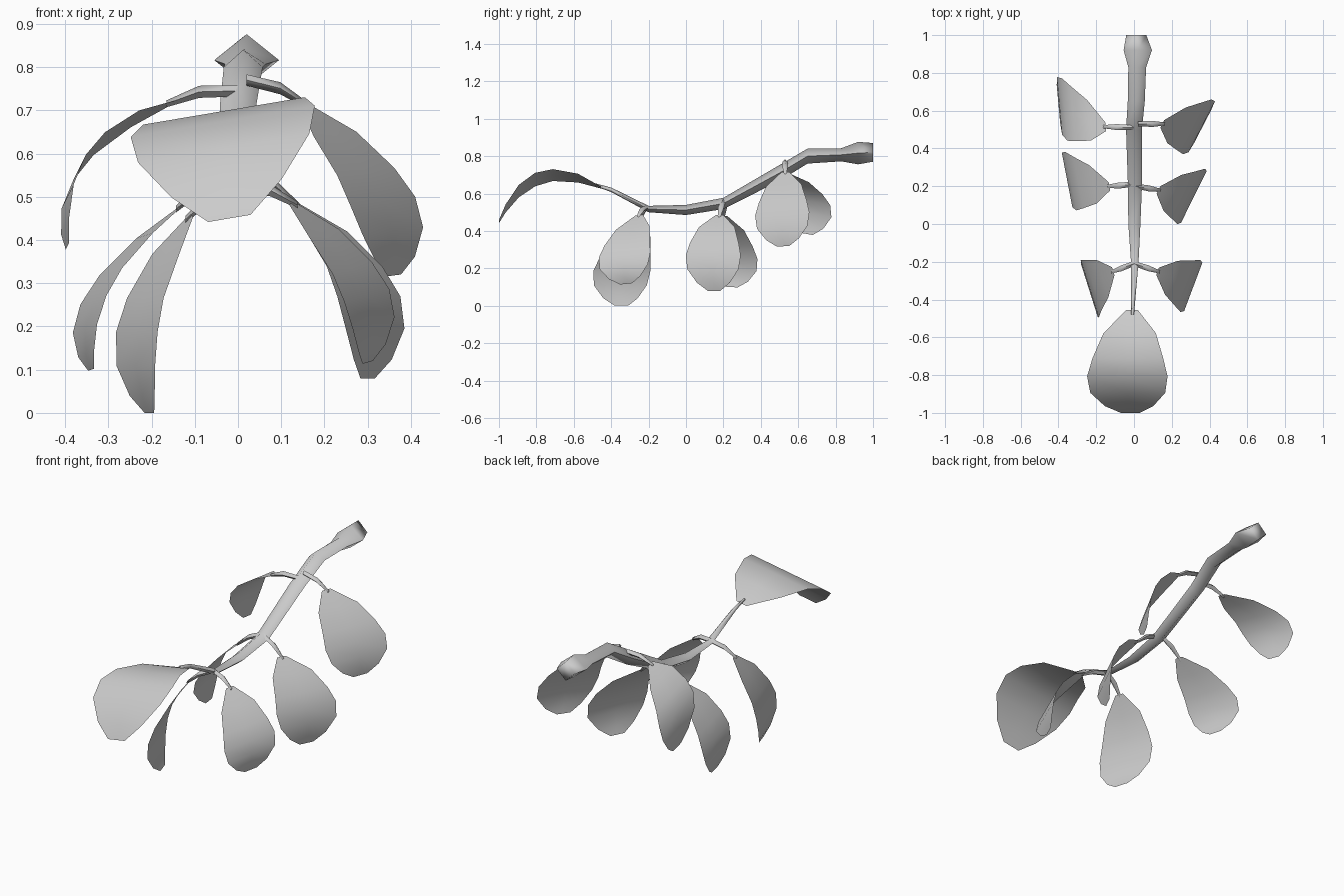
import bpy, bmesh, math
from mathutils import Vector as V

if "Cube" in bpy.data.objects:
    bpy.data.objects.remove(bpy.data.objects["Cube"])

grey = bpy.data.materials.new("pale_grey")
grey.diffuse_color = (0.6, 0.6, 0.6, 1)
grey.use_nodes = True
grey.node_tree.nodes["Principled BSDF"].inputs["Base Color"].default_value = grey.diffuse_color


def finish(name, bm, recalc=False, angle=60):
    if recalc:
        bmesh.ops.recalc_face_normals(bm, faces=bm.faces)
    me = bpy.data.meshes.new(name)
    bm.to_mesh(me)
    bm.free()
    ob = bpy.data.objects.new(name, me)
    bpy.context.collection.objects.link(ob)
    me.materials.append(grey)
    bpy.ops.object.select_all(action='DESELECT')
    ob.select_set(True)
    bpy.context.view_layer.objects.active = ob
    bpy.ops.object.shade_smooth_by_angle(angle=math.radians(angle))


# Tube of diamond-shaped rings; each ring is centre, side radius, height radius
def tube(name, rings, side, sides=4):
    bm = bmesh.new()
    loops = []
    for c, rs, rz in rings:
        loops.append([bm.verts.new(V(c) + V(side) * rs * math.cos(2 * math.pi * k / sides)
                                   + V((0, 0, rz * math.sin(2 * math.pi * k / sides))))
                      for k in range(sides)])
    for a, b in zip(loops, loops[1:]):
        for k in range(sides):
            j = (k + 1) % sides
            bm.faces.new((a[k], a[j], b[j], b[k]))
    bm.faces.new(loops[0])
    bm.faces.new(loops[-1][::-1])
    finish(name, bm, True, 95 if name == "stem" else 80)


# Blade outline: position along the midrib, relative half width
PROFILE = [(0, .14), (.17, .65), (.38, .88), (.55, 1), (.73, .93), (.9, .6), (1, .23)]


# Curved blade: midrib through base, middle and tip, spread along half-width vector
def leaf(name, base, mid, tip, half):
    bm = bmesh.new()
    base, mid, tip, half = V(base), V(mid), V(tip), V(half)
    rows = []
    for t, w in PROFILE:
        c = base * (2 * (t - .5) * (t - 1)) + mid * (4 * t * (1 - t)) + tip * (2 * t * (t - .5))
        rows.append([bm.verts.new(c + half * w * s) for s in (-1, 0, 1)])
    for a, b in zip(rows, rows[1:]):
        for k in range(2):
            f = bm.faces.new((a[k], a[k + 1], b[k + 1], b[k]))
            f.normal_update()
    bm.normal_update()
    # upper / outer side faces up
    if sum(f.normal.z for f in bm.faces) < 0:
        bmesh.ops.reverse_faces(bm, faces=bm.faces[:])
    finish(name, bm)


# Main stem with a swollen cut end
tube("stem", [
    ((.012, 1, .82), .053, .05), ((.02, .92, .816), .075, .06),
    ((.017, .83, .807), .047, .035), ((.012, .65, .80), .045, .04),
    ((0, .5, .71), .042, .042), ((.005, .2, .547), .037, .03),
    ((.002, 0, .512), .032, .027), ((.004, -.2, .517), .02, .017),
    ((-.005, -.4, .62), .012, .012), ((-.008, -.48, .645), .008, .008)], (1, 0, 0))

# Leaf at the end of the stem
leaf("end_leaf", (-.01, -.455, .632), (-.035, -.78, .685), (-.02, -1, .45), (.213, 0, .036))

# Side leaves: stalk root, then base, middle, tip and half width of the blade
SIDE = {
    "rear_right": [(.02, .53, .77), (.15, .53, .715), (.325, .515, .51), (.36, .52, .318), (.075, .145, .01)],
    "rear_left": [(0, .51, .745), (-.15, .515, .718), (-.355, .60, .585), (-.395, .64, .385), (-.015, .165, -.03)],
    "middle_right": [(.01, .2, .56), (.13, .18, .485), (.295, .147, .29), (.30, .15, .08), (.073, .147, 0)],
    "middle_left": [(0, .21, .56), (-.13, .2, .48), (-.325, .225, .28), (-.34, .24, .10), (-.03, .155, -.01)],
    "front_right": [(0, -.21, .525), (.125, -.25, .485), (.29, -.325, .29), (.30, -.32, .117), (.052, .138, .015)],
    "front_left": [(0, -.21, .525), (-.11, -.25, .455), (-.23, -.338, .21), (-.205, -.345, 0), (-.048, .152, 0)],
}
for place, (root, base, mid, tip, half) in SIDE.items():
    leaf(place + "_leaf", base, mid, tip, half)
    r, b = V(root), V(base)
    bend = r.lerp(b, .6) + V((0, 0, .014))
    tube(place + "_stalk", [(r, .013, .013), (bend, .016, .014), (b + (b - r) * .1, .008, .008)], (0, 1, 0))
